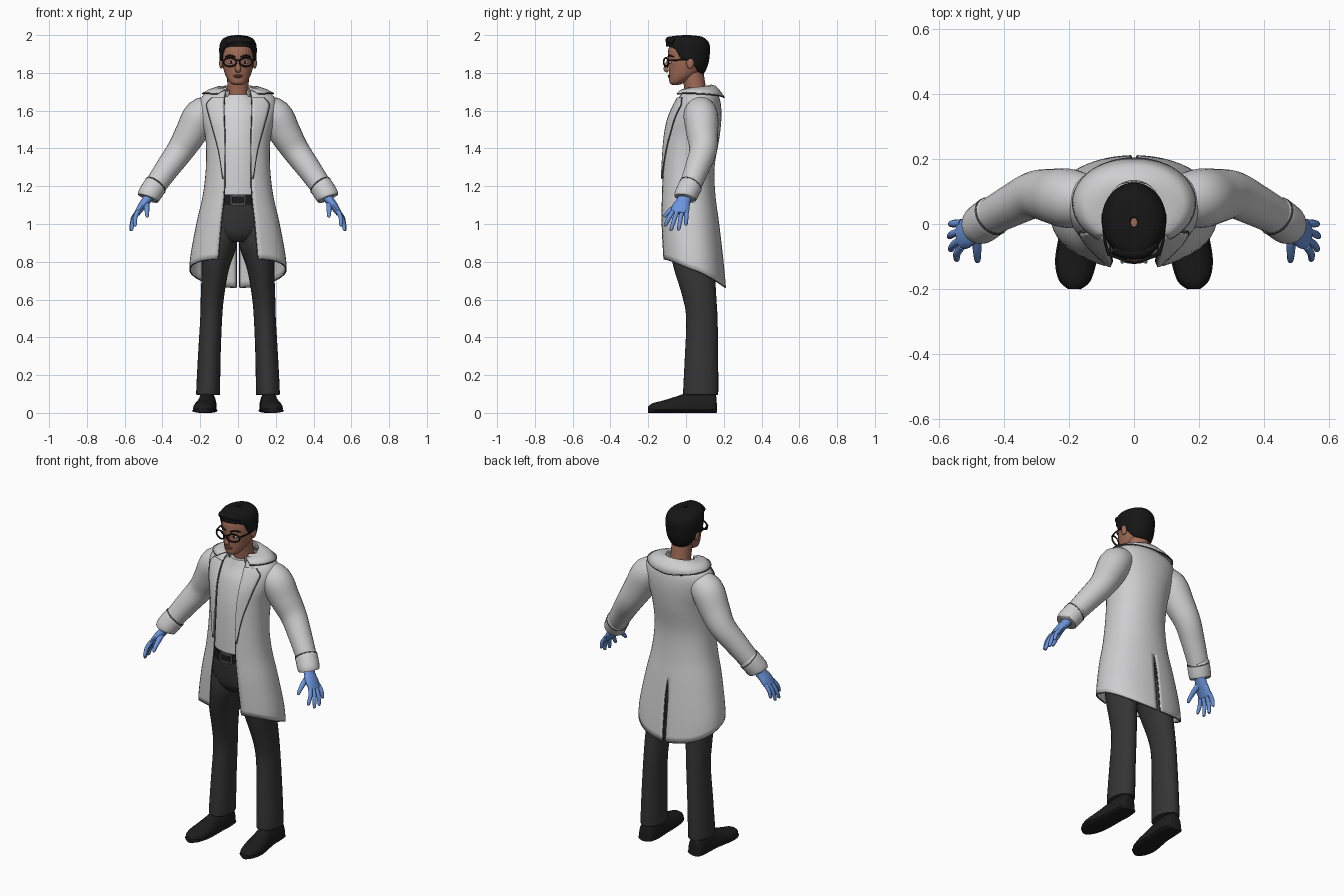
import bpy, bmesh, math
from mathutils import Vector

cube = bpy.data.objects.get("Cube")
if cube:
    bpy.data.objects.remove(cube)


def material(name, *rgb):
    m = bpy.data.materials.new(name)
    m.use_nodes = True
    m.diffuse_color = (*rgb, 1)
    m.node_tree.nodes["Principled BSDF"].inputs["Base Color"].default_value = (*rgb, 1)
    return m


WHITE = material("coat white", .62, .62, .63)
SHIRT = material("shirt white", .66, .66, .67)
TRIM = material("seam grey", .09, .09, .09)
CLOTH = material("trouser charcoal", .035, .035, .036)
LEATHER = material("black leather", .012, .012, .012)
HAIR = material("black hair", .008, .008, .008)
SKIN = material("skin", .36, .15, .095)
LIP = material("lip", .27, .09, .07)
EYE = material("eye white", .6, .55, .52)
GLOVE = material("glove blue", .15, .30, .72)


def spline(rows, t):
    """Smooth interpolation of rows at index parameter t."""
    i = min(int(t), len(rows) - 2)
    f = t - i
    a, b, c, d = (rows[max(0, min(len(rows) - 1, j))] for j in range(i - 1, i + 3))
    return [q + .5 * f * (r - p + f * (2*p - 5*q + 4*r - s + f * (3*(q - r) + s - p)))
            for p, q, r, s in zip(a, b, c, d)]


def refine(rows, k=4):
    return [spline(rows, i / k) for i in range((len(rows) - 1) * k + 1)]


def at(rows, z):
    """Linear lookup of a refined table keyed by its first column."""
    for a, b in zip(rows, rows[1:]):
        if z <= b[0]:
            f = max(0, (z - a[0]) / (b[0] - a[0]))
            return [p + (q - p) * f for p, q in zip(a, b)][1:]
    return rows[-1][1:]


def skin(name, rings, mat, closed=True, cap=True, mirror=False, thick=0, angle=50):
    bm = bmesh.new()
    grid = [[bm.verts.new(p) for p in ring] for ring in rings]
    n = len(grid[0])
    for a, b in zip(grid, grid[1:]):
        for j in range(n if closed else n - 1):
            k = (j + 1) % n
            bm.faces.new((a[j], a[k], b[k], b[j]))
    if closed and cap:
        bm.faces.new(grid[0][::-1])
        bm.faces.new(grid[-1])
    bmesh.ops.recalc_face_normals(bm, faces=bm.faces)
    me = bpy.data.meshes.new(name)
    bm.to_mesh(me)
    bm.free()
    ob = bpy.data.objects.new(name, me)
    bpy.context.collection.objects.link(ob)
    me.materials.append(mat)
    if mirror:
        ob.modifiers.new("mirror", 'MIRROR')
    if thick:
        s = ob.modifiers.new("thickness", 'SOLIDIFY')
        s.thickness, s.offset = thick, 0
    bpy.context.view_layer.objects.active = ob
    ob.select_set(True)
    bpy.ops.object.shade_smooth_by_angle(angle=math.radians(angle))
    ob.select_set(False)
    return ob


def loft(name, rows, mat, n=28, **kw):
    """Stack of level ellipses: z, cx, cy, rx, ry."""
    turn = [math.tau * j / n for j in range(n)]
    return skin(name, [[(x + rx * math.cos(a), y + ry * math.sin(a), z) for a in turn]
                       for z, x, y, rx, ry in refine(rows)], mat, **kw)


def sweep(name, path, mat, ref=(0, 1, 0), n=14, k=4, floor=None, **kw):
    """Tube along x, y, z, r and an optional second radius across ref."""
    pts = refine([p if len(p) > 4 else (*p, p[3]) for p in path], k)
    rings = []
    for i, p in enumerate(pts):
        t = (Vector(pts[min(i + 1, len(pts) - 1)][:3]) - Vector(pts[max(i - 1, 0)][:3])).normalized()
        r = Vector(ref)
        u = (r - t * r.dot(t)).normalized()
        v = t.cross(u)
        ring = [Vector(p[:3]) + u * p[3] * math.cos(math.tau * j / n) + v * p[4] * math.sin(math.tau * j / n)
                for j in range(n)]
        if floor is not None:
            for q in ring:
                q.z = max(q.z, floor)
        rings.append(ring)
    return skin(name, rings, mat, **kw)


def ball(name, c, r, mat, **kw):
    rows = [(c[2] - r[2] * math.cos(t), c[0], c[1], r[0] * math.sin(t), r[1] * math.sin(t))
            for t in [.1 + (math.pi - .2) * i / 6 for i in range(7)]]
    return loft(name, rows, mat, n=16, **kw)


# Coat body: z, half width, front y, back y, half opening
COAT = refine([(.66, .25, -.12, .208, .115), (.8, .252, -.128, .195, .107), (1, .217, -.137, .172, .09),
               (1.15, .183, -.134, .152, .074), (1.3, .166, -.128, .147, .07), (1.45, .168, -.118, .172, .07),
               (1.55, .19, -.098, .183, .074), (1.62, .203, -.068, .182, .075), (1.67, .19, -.04, .172, .072),
               (1.70, .145, -.015, .15, .066), (1.72, .09, 0, .13, .06)], 6)
TOP = 1.72


def coat_point(u, v):
    hem = .815 - .15 * (1 - math.cos(math.pi * u)) / 2
    z = TOP + (hem - TOP) * v ** 1.4
    rx, yf, yb, e = at(COAT, z)
    a0 = math.asin(min(.95, e / rx))
    a = a0 + (math.pi - a0) * u
    c = math.cos(a)
    x = rx * math.sin(a) if u < 1 else max(0, min(.011, (1.04 - z) * .1))
    return Vector((x, (yf + yb) / 2 - (yb - yf) / 2 * math.copysign(abs(c) ** .85, c), z))


def coat_front(z, x):
    rx, yf, yb, _ = at(COAT, z)
    return (yf + yb) / 2 - (yb - yf) / 2 * max(.05, 1 - (x / rx) ** 2) ** .425


STEPS = [i / 44 for i in range(45)]
skin("coat_body", [[coat_point(u, v) for u in STEPS[::2]] for v in STEPS], WHITE,
     closed=False, mirror=True, thick=.008)


def seam(name, pts, r=.0045, **kw):
    sweep(name, [(*p, r) for p in pts], TRIM, n=6, k=1, mirror=True, **kw)


seam("front_edge_seam", [coat_point(0, v) for v in STEPS[4:]], ref=(1, 0, 0))
seam("hem_seam", [coat_point(u, 1) for u in STEPS], ref=(0, 0, 1), r=.004)
seam("back_vent_seam", [p for p in (coat_point(1, v) for v in STEPS) if p.z < 1.05], ref=(1, 0, 0))

# Lapels
LAPEL = refine([(1.24, .078), (1.39, .103), (1.52, .138), (1.60, .16), (1.635, .165), (1.668, .138)], 4)
lapel = []
for z, wide in LAPEL:
    e = at(COAT, z)[3]
    xs = [e + (wide - e) * i / 6 for i in range(7)]
    lapel.append([(x, coat_front(z, x) - .010, z) for x in xs])
skin("lapels", lapel, WHITE, closed=False, mirror=True, thick=.007)
seam("lapel_seam", [row[-1] for row in lapel], ref=(1, 0, 0))

# Collar folded around the neck
collar = []
for s in STEPS[::2]:
    a = .62 + (math.pi - .62) * s
    sn, cs = math.sin(a), math.cos(a)
    back = (1 - cs) / 2
    inner = Vector((.082 * sn, .058 - .078 * cs, 1.70 + .035 * back))
    outer = Vector((.187 * sn, .065 - .136 * cs, 1.682 - .012 * back + .015 * sn))
    ridge = inner.lerp(outer, .3) + Vector((0, 0, .012))
    collar.append([inner - Vector((0, 0, .04)), inner, ridge, inner.lerp(outer, .65) + Vector((0, 0, .01)), outer])
skin("collar", collar, WHITE, closed=False, mirror=True, thick=.008)
seam("collar_seam", [row[-1] for row in collar], ref=(0, 0, 1))

# Sleeves and cuffs
sweep("sleeves", [(.12, .075, 1.61, .07), (.195, .078, 1.575, .091), (.25, .086, 1.48, .084),
                  (.305, .09, 1.39, .073), (.37, .06, 1.30, .065), (.44, .022, 1.20, .057),
                  (.468, .0, 1.155, .052)], WHITE, n=24, mirror=True)
sweep("cuffs", [(.432, .026, 1.21, .057), (.44, .022, 1.20, .062), (.472, -.002, 1.15, .061),
                (.478, -.006, 1.138, .054)], WHITE, n=24, mirror=True)
sweep("cuff_seam", [(.434, .026, 1.207, .0625), (.438, .023, 1.202, .0635)], TRIM, n=24, k=1, mirror=True)

# Gloved hands
sweep("palms", [(.462, .004, 1.165, .036, .03), (.485, -.012, 1.125, .037, .025),
                (.512, -.027, 1.09, .047, .021), (.535, -.033, 1.055, .045, .016)], GLOVE, mirror=True)
for finger, y, tip in (("index", -.069, (.545, -.108, .995)), ("middle", -.046, (.563, -.078, .972)),
                       ("ring", -.021, (.567, -.038, .974)), ("little", .003, (.563, .0, 1.0))):
    base = Vector((.53, y, 1.068))
    mid = base.lerp(Vector(tip), .55) + Vector((.006, 0, .004))
    sweep(finger + "_fingers", [(*base, .012), (*mid, .0115), (*tip, .009),
                                (tip[0], tip[1], tip[2] - .008, .003)], GLOVE, n=10, mirror=True)
sweep("thumbs", [(.487, -.02, 1.115, .018), (.483, -.06, 1.09, .015), (.482, -.092, 1.065, .012),
                 (.481, -.112, 1.042, .009), (.481, -.116, 1.034, .003)], GLOVE, ref=(1, 0, 0), n=10, mirror=True)

# Shirt, belt, trousers
loft("shirt", [(1.12, 0, .01, .145, .115), (1.3, 0, .015, .145, .12), (1.45, 0, .03, .145, .125),
               (1.57, 0, .045, .14, .115), (1.64, 0, .055, .115, .093), (1.685, 0, .05, .072, .072)], SHIRT)
loft("belt", [(1.10, 0, .01, .153, .124), (1.155, 0, .01, .153, .124)], LEATHER, n=40)
loft("hips", [(.905, 0, .03, .10, .09), (.95, 0, .028, .155, .122), (1.04, 0, .02, .168, .126),
              (1.12, 0, .01, .148, .119)], CLOTH)
loft("legs", [(.095, .158, .078, .061, .09), (.12, .158, .078, .063, .093), (.3, .152, .082, .06, .088),
              (.5, .142, .084, .058, .083), (.62, .135, .07, .062, .09), (.76, .12, .045, .072, .108),
              (.88, .1, .032, .092, .12), (.98, .085, .028, .085, .115)], CLOTH, mirror=True)
for x, z, w, h in ((0, 1.15, .04, .006), (0, 1.105, .04, .006), (.036, 1.128, .006, .025), (-.036, 1.128, .006, .025)):
    loft("buckle_bar", [(z - h, x, -.114, w, .008), (z + h, x, -.114, w, .008)], TRIM, n=12)

# Shoes: y, x, half width, height
SHOE = [(.162, .165, .022, .07), (.15, .165, .043, .11), (.09, .163, .05, .125), (.02, .166, .05, .112),
        (-.05, .172, .056, .088), (-.12, .18, .058, .066), (-.175, .183, .043, .052), (-.2, .184, .015, .035)]
sweep("shoes", [(x, y, .025, w, h - .025) for y, x, w, h in SHOE], LEATHER, ref=(1, 0, 0), n=22, floor=.012, mirror=True)
sweep("soles", [(x, y, .012, w + .005, .013) for y, x, w, h in SHOE], LEATHER, ref=(1, 0, 0), n=22, floor=0, mirror=True)

# Neck and head
sweep("neck", [(0, .065, 1.64, .066), (0, .052, 1.70, .057), (0, .035, 1.80, .058)], SKIN, n=24)
loft("head", [(1.737, 0, -.055, .022, .018), (1.748, 0, -.047, .041, .04), (1.78, 0, -.02, .063, .07),
              (1.82, 0, .002, .077, .094), (1.865, 0, .01, .085, .105), (1.92, 0, .012, .086, .106),
              (1.96, 0, .012, .07, .088), (1.985, 0, .012, .035, .045)], SKIN)
sweep("nose", [(0, -.088, 1.875, .008, .008), (0, -.101, 1.845, .010, .010), (0, -.108, 1.818, .016, .011),
               (0, -.096, 1.806, .012, .006)], SKIN, ref=(1, 0, 0))
ball("ears", (.089, .022, 1.853), (.011, .021, .031), SKIN, mirror=True)
ball("eyes", (.037, -.083, 1.857), (.016, .008, .008), EYE, mirror=True)
ball("irises", (.037, -.089, 1.857), (.007, .004, .007), HAIR, mirror=True)
ball("upper_lip", (0, -.089, 1.786), (.026, .008, .005), LIP)
ball("lower_lip", (0, -.087, 1.778), (.021, .008, .005), LIP)
sweep("eyebrows", [(.014, -.095, 1.884, .004), (.042, -.088, 1.892, .005), (.066, -.066, 1.885, .003)],
      HAIR, n=8, mirror=True)

# Hair cap with a hairline that drops toward the nape
CAP = refine([(1.79, .07, -.05, .092), (1.84, .092, -.085, .116), (1.9, .099, -.1, .126), (1.95, .097, -.106, .125),
              (1.98, .08, -.1, .105), (1.994, .052, -.075, .075), (2, .012, -.01, .02)], 6)
HAIRLINE = refine([(0, 1.94), (.55, 1.938), (.95, 1.925), (1.2, 1.872), (1.5, 1.868), (1.85, 1.84),
                   (2.3, 1.80), (3.2, 1.792)], 4)
hair = []
for v in STEPS[::2]:
    ring = []
    for j in range(37):
        a = math.pi * j / 36
        hem = at(HAIRLINE, a)[0]
        z = hem + (2 - hem) * math.sin(v / STEPS[-1] * math.pi / 2)
        rx, yf, yb = at(CAP, z)
        ring.append((rx * math.sin(a), (yf + yb) / 2 - (yb - yf) / 2 * math.cos(a), z))
    hair.append(ring)
skin("hair", hair, HAIR, closed=False, mirror=True, thick=.014).modifiers["thickness"].offset = -1
sweep("hair_quiff", [(-.06, -.075, 1.962, .018), (-.02, -.088, 1.97, .02), (.03, -.085, 1.972, .02),
                     (.065, -.06, 1.962, .016)], HAIR, n=12)

# Glasses
sweep("glasses_rims", [(.043 + .034 * math.cos(t), -.106 + .012 * math.cos(t), 1.857 + .023 * math.sin(t), .0045)
                       for t in [math.tau * i / 24 for i in range(25)]], HAIR, n=8, k=1, mirror=True)
sweep("glasses_bridge", [(-.012, -.117, 1.864, .004), (0, -.119, 1.867, .004), (.012, -.117, 1.864, .004)],
      HAIR, ref=(0, 0, 1), n=8)
sweep("glasses_temples", [(.076, -.096, 1.866, .005), (.09, -.05, 1.868, .004), (.094, .02, 1.87, .004)],
      HAIR, ref=(0, 0, 1), n=8, mirror=True)
